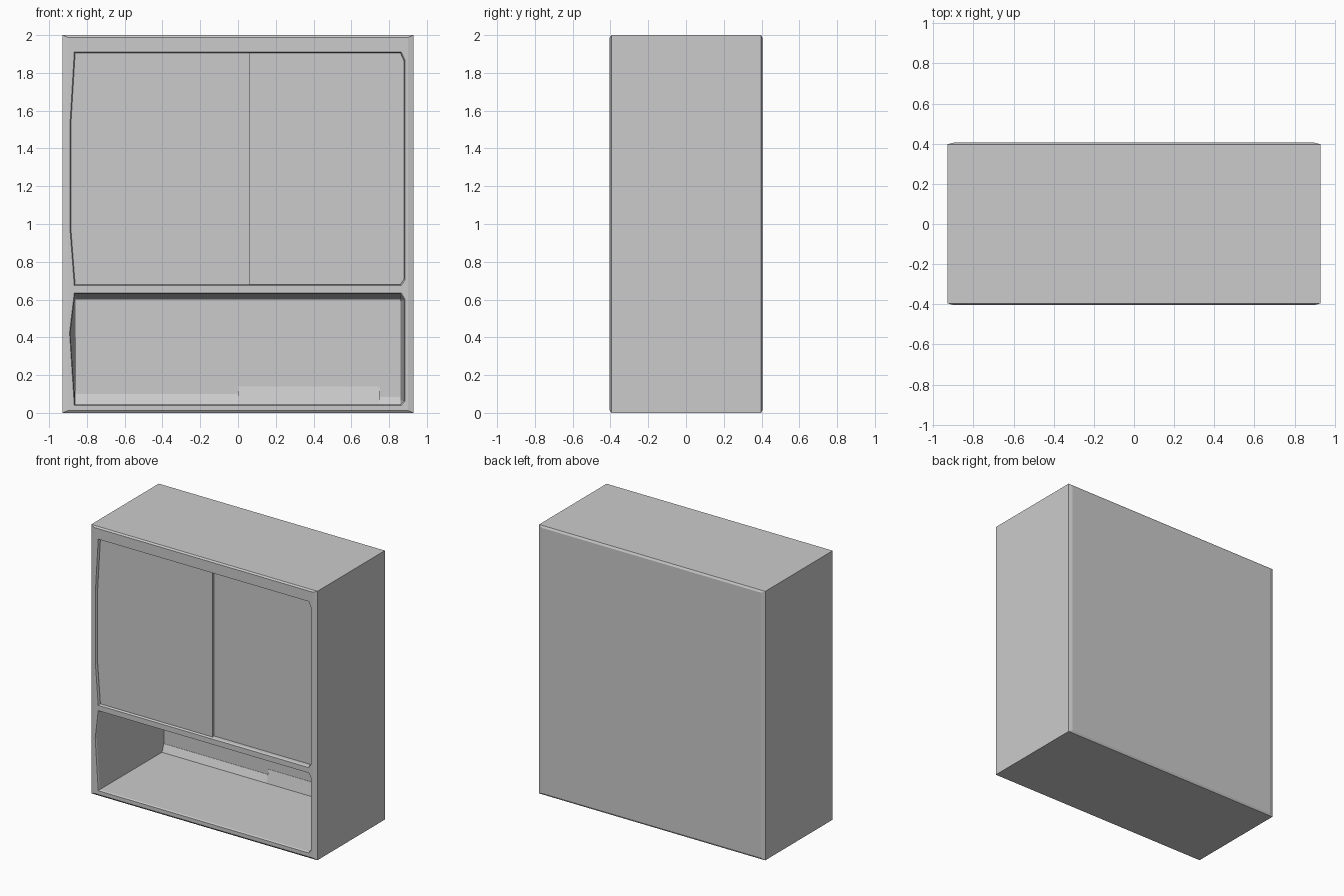
import bpy, bmesh

if "Cube" in bpy.data.objects:
    bpy.data.objects.remove(bpy.data.objects["Cube"])


def loft(name, loops):
    """Closed solid through (y, [(x, z), ...]) loops."""
    bm = bmesh.new()
    rings = [[bm.verts.new((x, y, z)) for x, z in pts] for y, pts in loops]
    n = len(rings[0])
    for a, b in zip(rings, rings[1:]):
        for i in range(n):
            j = (i + 1) % n
            bm.faces.new((a[i], a[j], b[j], b[i]))
    bm.faces.new(rings[0])
    bm.faces.new(rings[-1])
    bmesh.ops.recalc_face_normals(bm, faces=bm.faces[:])
    mesh = bpy.data.meshes.new(name)
    bm.to_mesh(mesh)
    bm.free()
    ob = bpy.data.objects.new(name, mesh)
    bpy.context.collection.objects.link(ob)
    return ob


def rect(x0, x1, z0, z1):
    return [(x0, z0), (x0, z1), (x1, z1), (x1, z0)]


def grow(pts, d, zc):
    return [(x + (d if x > 0 else -d), z + (d if z > zc else -d)) for x, z in pts]


def cut(body, cutter):
    cutter.hide_render = True
    mod = body.modifiers.new("opening", "BOOLEAN")
    mod.operation = "DIFFERENCE"
    mod.solver = "EXACT"
    mod.object = cutter
    bpy.context.view_layer.objects.active = body
    bpy.ops.object.modifier_apply(modifier=mod.name)
    bpy.data.objects.remove(cutter, do_unlink=True)


# Cabinet shell with softened edges
body = loft("cabinet_body", [
    (-0.404, rect(-0.90, 0.90, 0.012, 1.988)),
    (-0.395, rect(-0.93, 0.93, 0.0, 2.0)),
    (0.397, rect(-0.93, 0.93, 0.0, 2.0)),
    (0.405, rect(-0.90, 0.90, 0.015, 1.985)),
])

# Upper door opening, bowed on its left edge
upper = [(-0.862, 0.68), (-0.885, 0.98), (-0.885, 1.52), (-0.862, 1.905),
         (0.86, 1.905), (0.88, 1.86), (0.88, 0.71), (0.86, 0.68)]
cut(body, loft("upper_cutter", [
    (-0.42, grow(upper, 0.012, 1.3)), (-0.393, upper), (-0.3, upper)]))

# Lower open compartment tapering to the back
lower = [(-0.862, 0.045), (-0.887, 0.42), (-0.862, 0.63),
         (0.86, 0.63), (0.878, 0.60), (0.878, 0.065), (0.86, 0.045)]
back = [(-0.86, 0.045), (-0.86, 0.42), (-0.86, 0.60),
        (0.86, 0.60), (0.86, 0.59), (0.86, 0.065), (0.86, 0.045)]
cut(body, loft("lower_cutter", [
    (-0.42, grow(lower, 0.012, 0.33)), (-0.393, lower), (0.36, back)]))

# Two sliding doors, the left one in front
loft("left_door", [(-0.385, rect(-0.90, 0.06, 0.67, 1.92)),
                   (-0.295, rect(-0.90, 0.06, 0.67, 1.92))])
loft("right_door", [(-0.365, rect(0.05, 0.90, 0.67, 1.92)),
                    (-0.295, rect(0.05, 0.90, 0.67, 1.92))])

# Sloped fillets where the compartment floor meets its back
for name, x0, x1, top in (("fillet_left", -0.865, 0.0, 0.10),
                          ("fillet_right", 0.0, 0.75, 0.14),
                          ("fillet_end", 0.75, 0.865, 0.085)):
    loft(name, [(0.335, rect(x0, x1, 0.04, 0.046)),
                (0.358, rect(x0, x1, 0.04, top)),
                (0.37, rect(x0, x1, 0.04, top))])
